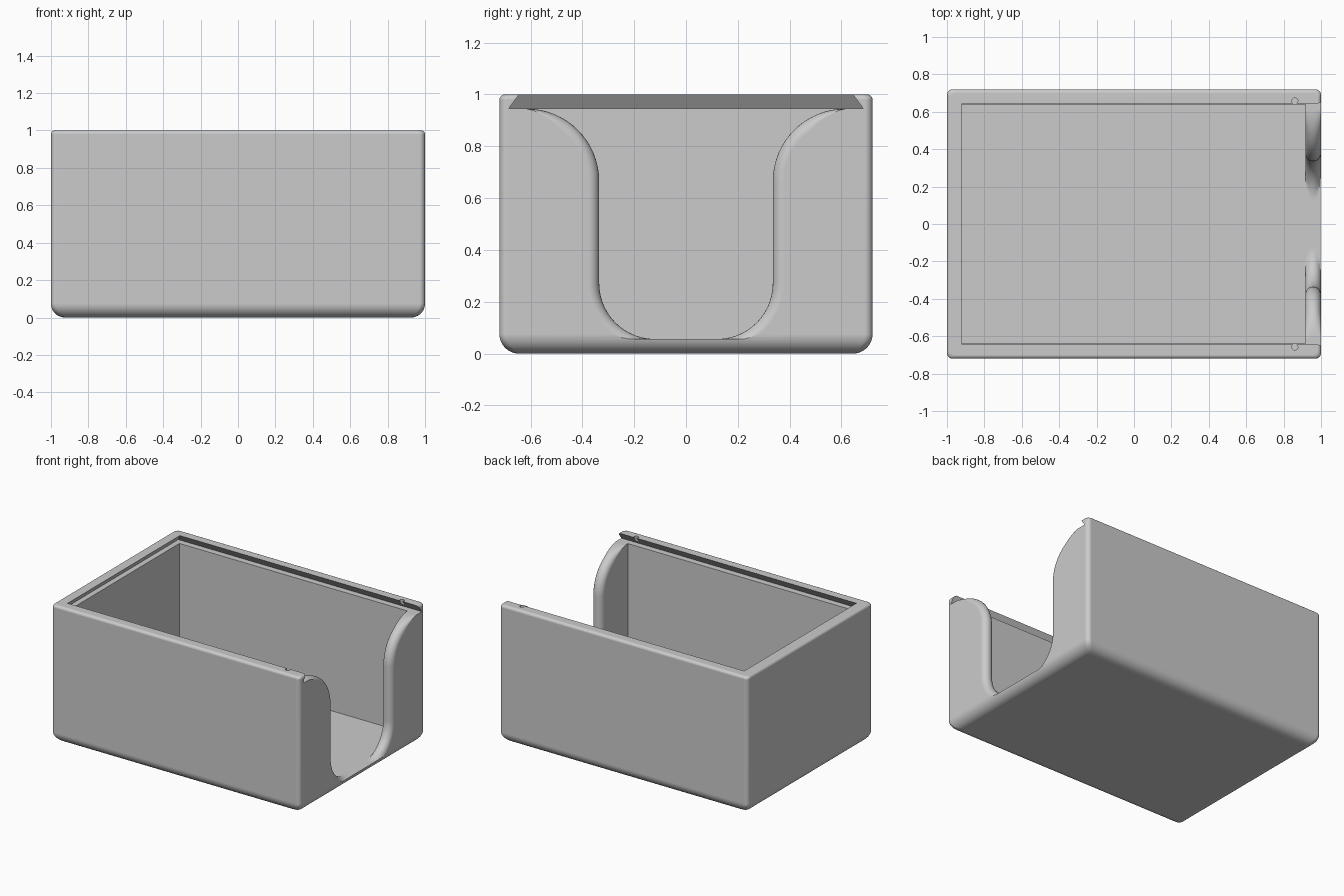
import bpy, bmesh, math

cube = bpy.data.objects.get("Cube")
if cube:
    bpy.data.objects.remove(cube, do_unlink=True)

HX, HY, H = 1.0, 0.72, 1.0      # half length, half width, height
FLOOR, LEDGE = 0.055, 0.945     # cavity floor, lid slot floor
WALL_MID, WALL_R = 0.958, 0.042  # open end wall: centre and bullnose radius


def arc(cx, cy, r, a0, a1, n):
    """Points on an arc, angles in degrees."""
    return [(cx + r * math.cos(math.radians(a0 + (a1 - a0) * i / n)),
             cy + r * math.sin(math.radians(a0 + (a1 - a0) * i / n)))
            for i in range(n + 1)]


def rounded_rect(hx, hy, r, z):
    pts = []
    for sx, sy, a in ((1, 1, 0), (-1, 1, 90), (-1, -1, 180), (1, -1, 270)):
        pts += arc(sx * (hx - r), sy * (hy - r), r, a, a + 90, 6)
    return [(x, y, z) for x, y in pts]


def loft(name, rings):
    """Skin a stack of matching closed rings and cap both ends."""
    bm = bmesh.new()
    rows = [[bm.verts.new(p) for p in ring] for ring in rings]
    n = len(rows[0])
    for a, b in zip(rows, rows[1:]):
        for i in range(n):
            j = (i + 1) % n
            bm.faces.new((a[i], a[j], b[j], b[i]))
    bm.faces.new(rows[0][::-1])
    bm.faces.new(rows[-1])
    bmesh.ops.recalc_face_normals(bm, faces=bm.faces)
    mesh = bpy.data.meshes.new(name)
    bm.to_mesh(mesh)
    bm.free()
    obj = bpy.data.objects.new(name, mesh)
    bpy.context.collection.objects.link(obj)
    return obj


def rect(x0, x1, hy, z):
    return [(x0, -hy, z), (x1, -hy, z), (x1, hy, z), (x0, hy, z)]


# Outer body: large round under the base, small round at the rim
BASE_R, RIM_R, EDGE_R = 0.075, 0.02, 0.03
side = arc(BASE_R, BASE_R, BASE_R, 270, 180, 10) + \
    arc(RIM_R, H - RIM_R, RIM_R, 180, 90, 5)
box = loft("open_box", [rounded_rect(HX - d, HY - d, EDGE_R, z) for d, z in side])

# Inner cavity
cavity = loft("cavity_cutter", [rect(-0.92, 0.916, 0.64, z) for z in (FLOOR, 1.1)])

# Dovetail lid slot, open at one end
def slot_ring(z):
    t = 0.04 * (z - LEDGE) / (H - LEDGE)
    return rect(-0.96 + t, 1.1, 0.685 - t, z)

slot = loft("slot_cutter", [slot_ring(LEDGE), slot_ring(1.02)])

# Finger opening: half outline as (y, z, outward normal y, normal z, round scale)
LOW = FLOOR + 0.001
NECK, LOW_R, TOP_R = 0.335, 0.215, 0.28
half = []
for y, z in arc(NECK - LOW_R, LOW + LOW_R, LOW_R, 270, 360, 14):
    half.append((y, z, (y - NECK + LOW_R) / LOW_R, (z - LOW - LOW_R) / LOW_R, 1))
top_y, top_z = NECK + TOP_R, LEDGE - TOP_R
for i, (y, z) in enumerate(arc(top_y, top_z, TOP_R, 180, 90, 16)):
    fade = min(1, (16 - i) / 6)
    half.append((y, z, (top_y - y) / TOP_R, (top_z - z) / TOP_R, fade))


def opening_ring(x, off):
    pts = [(y + ny * off * k, max(LOW, z + nz * off * k)) for y, z, ny, nz, k in half]
    pts.append((top_y, 1.1))
    return [(x, y, z) for y, z in pts] + [(x, -y, z) for y, z in reversed(pts)]


rings = [opening_ring(0.88, WALL_R)]
for i in range(13):
    t = math.radians(-90 + 15 * i)
    rings.append(opening_ring(WALL_MID + WALL_R * math.sin(t),
                              WALL_R * (1 - math.cos(t))))
rings.append(opening_ring(1.05, WALL_R))
opening = loft("opening_cutter", rings)

# Small catch holes through the slot lips
cutters = [cavity, slot, opening]
for s in (1, -1):
    cutters.append(loft("catch_hole_cutter", [
        [(x, y, z) for x, y in arc(0.86, s * 0.658, 0.016, 0, 345, 23)]
        for z in (0.95, 1.05)]))

# Cut the body, then keep only the finished mesh
for c in cutters:
    c.hide_render = True
    mod = box.modifiers.new("cut", 'BOOLEAN')
    mod.operation = 'DIFFERENCE'
    mod.solver = 'EXACT'
    mod.object = c
bpy.context.view_layer.update()
result = bpy.data.meshes.new_from_object(
    box.evaluated_get(bpy.context.evaluated_depsgraph_get()))
box.modifiers.clear()
box.data = result
for c in cutters:
    bpy.data.objects.remove(c, do_unlink=True)

# Plain grey finish
mat = bpy.data.materials.new("light_grey")
mat.use_nodes = True
grey = (0.6, 0.6, 0.6, 1)
mat.diffuse_color = grey
mat.node_tree.nodes["Principled BSDF"].inputs["Base Color"].default_value = grey
box.data.materials.clear()
box.data.materials.append(mat)

# Smooth rounds, crisp corners
bpy.ops.object.select_all(action='DESELECT')
box.select_set(True)
bpy.context.view_layer.objects.active = box
bpy.ops.object.shade_smooth_by_angle(angle=math.radians(30))
weighted = box.modifiers.new("weighted_normals", 'WEIGHTED_NORMAL')
weighted.keep_sharp = True
